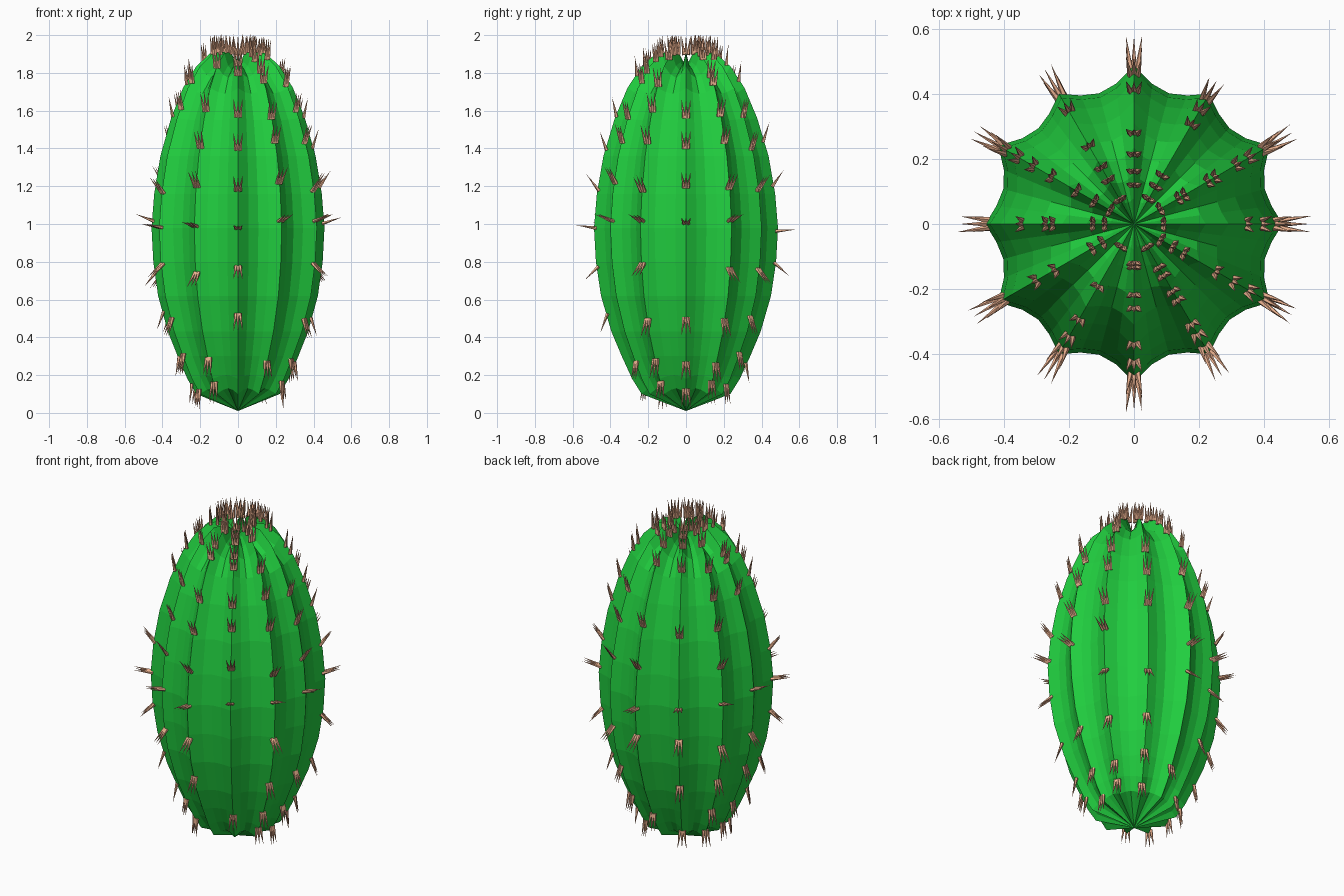
import bpy, bmesh, random
from math import sin, cos, pi
from mathutils import Vector

if "Cube" in bpy.data.objects:
    bpy.data.objects.remove(bpy.data.objects["Cube"])

random.seed(4)
RIBS = 12
# Ridge profile: radius, height, valley drop
PROFILE = [(0.235, 0.10, -0.03), (0.285, 0.18, -0.02), (0.34, 0.30, 0), (0.395, 0.43, 0),
           (0.45, 0.62, 0), (0.477, 0.80, 0), (0.487, 0.98, 0), (0.472, 1.16, 0),
           (0.437, 1.36, 0), (0.377, 1.56, 0.01), (0.31, 1.72, 0.03), (0.235, 1.835, 0.06),
           (0.155, 1.905, 0.09), (0.08, 1.91, 0.07)]
RIB_SCALE = [0.94, 0.99, 0.95, 1.0, 0.95, 0.99]


def material(name, color):
    m = bpy.data.materials.new(name)
    m.diffuse_color = (*color, 1)
    m.use_nodes = True
    m.node_tree.nodes["Principled BSDF"].inputs["Base Color"].default_value = m.diffuse_color
    return m


def make_object(name, bm, mat):
    bmesh.ops.recalc_face_normals(bm, faces=bm.faces)
    mesh = bpy.data.meshes.new(name)
    bm.to_mesh(mesh)
    bm.free()
    mesh.materials.append(mat)
    ob = bpy.data.objects.new(name, mesh)
    bpy.context.collection.objects.link(ob)
    return ob


def ridge_point(rib, z=None, r_top=None):
    """Point on a ridge, at a height or (on the crown) at a radius."""
    key, val = (1, z) if z is not None else (0, r_top)
    pairs = list(zip(PROFILE, PROFILE[1:]))
    if z is None:
        pairs = pairs[9:]
    for a, b in pairs:
        t = (val - a[key]) / (b[key] - a[key])
        if 0 <= t <= 1:
            break
    r = (a[0] + (b[0] - a[0]) * t) * RIB_SCALE[rib % 6]
    ang = 2 * pi * rib / RIBS
    return Vector((r * cos(ang), r * sin(ang), a[1] + (b[1] - a[1]) * t))


# Ribbed body: ridge, flank, valley, flank around each ring
bm = bmesh.new()
N = RIBS * 4
rings = []
for r, z, drop in PROFILE:
    ring = []
    for i in range(N):
        k, s = divmod(i, 4)
        depth = (0, 0.74, 1, 0.74)[s]
        ridge = RIB_SCALE[(k + (s == 3)) % 6] if s != 2 else 1
        rad = r * (ridge * (1 - depth) + 0.855 * depth)
        a = 2 * pi * i / N
        ring.append(bm.verts.new((rad * cos(a), rad * sin(a), z - drop * depth)))
    rings.append(ring)
for lo, hi in zip(rings, rings[1:]):
    for i in range(N):
        j = (i + 1) % N
        bm.faces.new((lo[i], lo[j], hi[j], hi[i]))
for ring, z in ((rings[0], 0.01), (rings[-1], 1.83)):
    tip = bm.verts.new((0, 0, z))
    for i in range(N):
        bm.faces.new((ring[i], ring[(i + 1) % N], tip))
make_object("cactus_body", bm, material("cactus_green", (0.015, 0.62, 0.05)))


# Spines: fans of three slim cones along every ridge
def add_spine(bm, base, direction, length, radius):
    side = direction.orthogonal().normalized()
    up = direction.cross(side)
    ring = [bm.verts.new(base + radius * (side * cos(a) + up * sin(a)))
            for a in (2 * pi * n / 5 for n in range(5))]
    tip = bm.verts.new(base + direction * length)
    for n in range(5):
        bm.faces.new((ring[n], ring[(n + 1) % 5], tip))
    bm.faces.new(ring[::-1])


bm = bmesh.new()
for rib in range(RIBS):
    ang = 2 * pi * rib / RIBS
    tangent = Vector((-sin(ang), cos(ang), 0))
    spots = [ridge_point(rib, z=z + random.uniform(-0.03, 0.03))
             for z in (0.14, 0.28, 0.50, 0.76, 0.99, 1.20, 1.43, 1.59)
             if random.random() < 0.85]
    spots += [ridge_point(rib, r_top=r + random.uniform(-0.02, 0.02))
              for r in (0.30, 0.25, 0.20, 0.15, 0.105) if random.random() < 0.8]
    for p in spots:
        d = Vector((p.x, p.y, 2.6 * (p.z - 0.95))).normalized()
        for f in (-1, 0, 1):
            lean = (d + tangent * 0.13 * f).normalized()
            add_spine(bm, p + tangent * 0.011 * f - d * 0.012, lean,
                      0.108 + random.uniform(-0.01, 0.003), 0.01)
make_object("spines", bm, material("spine_tan", (0.85, 0.45, 0.28)))
